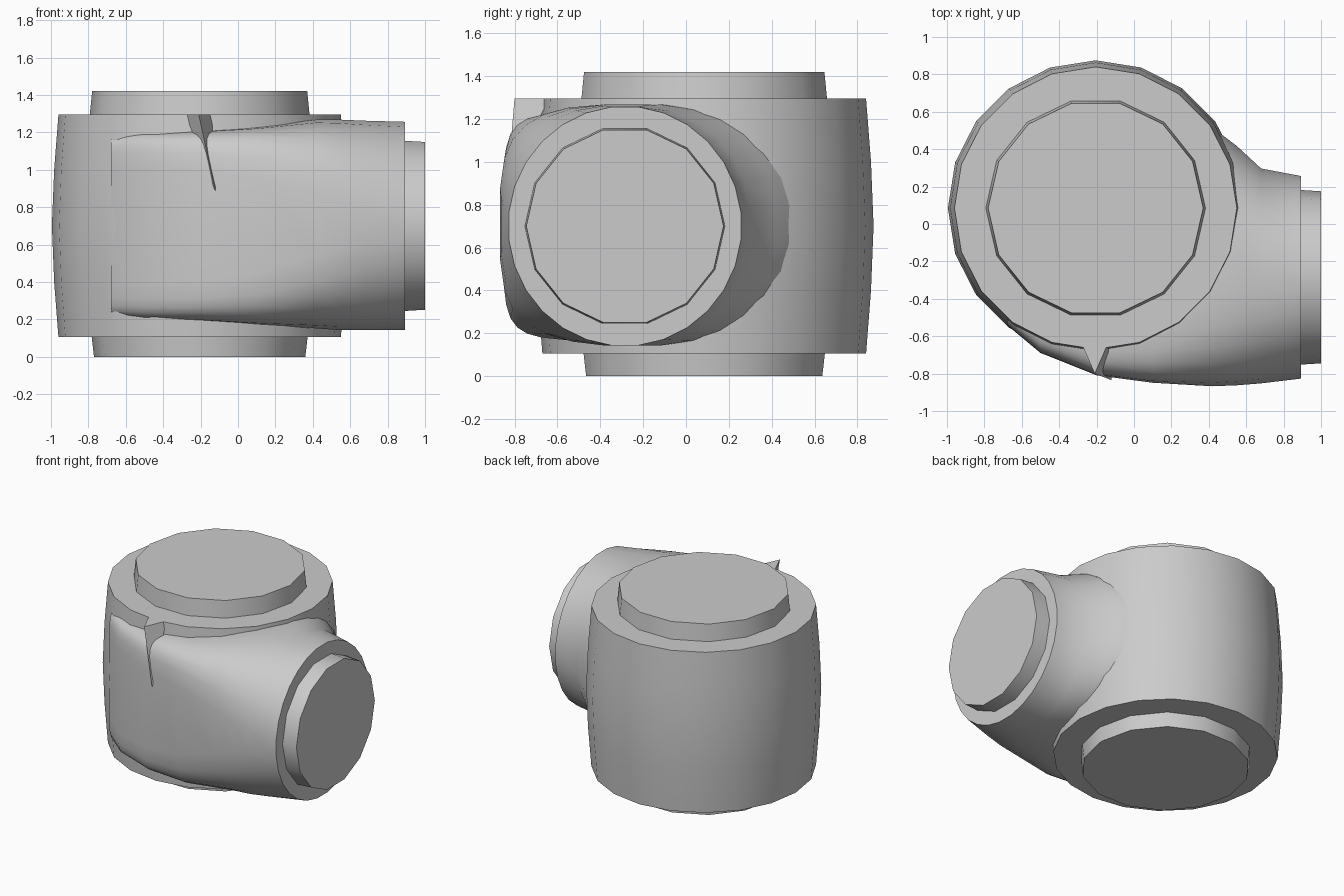
import bpy, bmesh, math
from math import cos, sin, pi, radians

cube = bpy.data.objects.get("Cube")
if cube:
    bpy.data.objects.remove(cube, do_unlink=True)

grey = bpy.data.materials.new("plain_grey")
grey.use_nodes = True
colour = (0.6, 0.6, 0.6, 1)
grey.diffuse_color = colour
grey.node_tree.nodes["Principled BSDF"].inputs["Base Color"].default_value = colour


def loft(name, rings, angle=32):
    """Skin a list of equal-length point rings and close both ends."""
    bm = bmesh.new()
    rows = [[bm.verts.new(p) for p in ring] for ring in rings]
    n = len(rows[0])
    for a, b in zip(rows, rows[1:]):
        for i in range(n):
            j = (i + 1) % n
            bm.faces.new((a[i], a[j], b[j], b[i]))
    bm.faces.new(rows[0])
    bm.faces.new(rows[-1])
    bmesh.ops.recalc_face_normals(bm, faces=bm.faces)
    mesh = bpy.data.meshes.new(name)
    bm.to_mesh(mesh)
    bm.free()
    mesh.materials.append(grey)
    obj = bpy.data.objects.new(name, mesh)
    bpy.context.collection.objects.link(obj)
    bpy.ops.object.select_all(action='DESELECT')
    obj.select_set(True)
    bpy.context.view_layer.objects.active = obj
    bpy.ops.object.shade_smooth_by_angle(angle=radians(angle))
    return obj


CX, CY = -0.205, 0.085      # upright axis
BY, BZ = -0.285, 0.7        # side branch axis


def upright_ring(r, z, n):
    return [(CX + r * cos(2 * pi * i / n), CY + r * sin(2 * pi * i / n), z) for i in range(n)]


def side_ring(r, x, n):
    return [(x, BY + r * cos(2 * pi * i / n), BZ + r * sin(2 * pi * i / n)) for i in range(n)]


def power(v, p):
    return math.copysign(abs(v) ** (2 / p), v)


def branch_ring(x, front, back, bottom, top, p_front, p_back, n=28):
    """Rounded section whose front and back halves have their own squareness."""
    cy, cz = (front + back) / 2, (bottom + top) / 2
    ring = []
    for i in range(n):
        t = 2 * pi * (i + 0.5) / n
        p = p_back if cos(t) > 0 else p_front
        ring.append((x, cy + (back - front) / 2 * power(cos(t), p),
                     cz + (top - bottom) / 2 * power(sin(t), p)))
    return ring


# Upright bulging barrel
barrel = [(0.755, 0.105), (0.778, 0.4), (0.79, 0.7), (0.778, 1.0), (0.755, 1.295)]
loft("main_barrel", [upright_ring(r, z, 20) for r, z in barrel])

# End discs of the barrel
loft("top_disc", [upright_ring(0.59, 1.27, 14), upright_ring(0.575, 1.42, 14)])
loft("bottom_disc", [upright_ring(0.565, 0, 14), upright_ring(0.58, 0.13, 14)])

# Side branch that blends into the barrel
sections = [
    (-0.68, -0.54, 0.10, 0.21, 1.19, 9, 2),
    (-0.5, -0.69, 0.15, 0.20, 1.20, 9, 2),
    (-0.2, -0.81, 0.20, 0.19, 1.21, 8, 2),
    (0.1, -0.85, 0.30, 0.17, 1.23, 6, 2),
    (0.42, -0.87, 0.52, 0.15, 1.27, 3.6, 2.3),
    (0.55, -0.865, 0.42, 0.14, 1.27, 3, 2.4),
    (0.68, -0.855, 0.30, 0.14, 1.265, 2.5, 2.2),
    (0.892, -0.83, 0.26, 0.14, 1.26, 2, 2),
]
loft("side_branch", [branch_ring(*s) for s in sections])

# End disc of the branch
loft("side_disc", [side_ring(0.468, 0.87, 14), side_ring(0.46, 1.0, 14)])

# Small pointed fin at the front rim
rim = [(-0.28, -0.64, 1.295), (-0.14, -0.64, 1.295), (-0.21, -0.8, 1.295)]
tip = (-0.12, -0.835, 0.88)
loft("front_fin", [rim, [tuple(t + (c - t) * 0.02 for c, t in zip(p, tip)) for p in rim]], 10)
